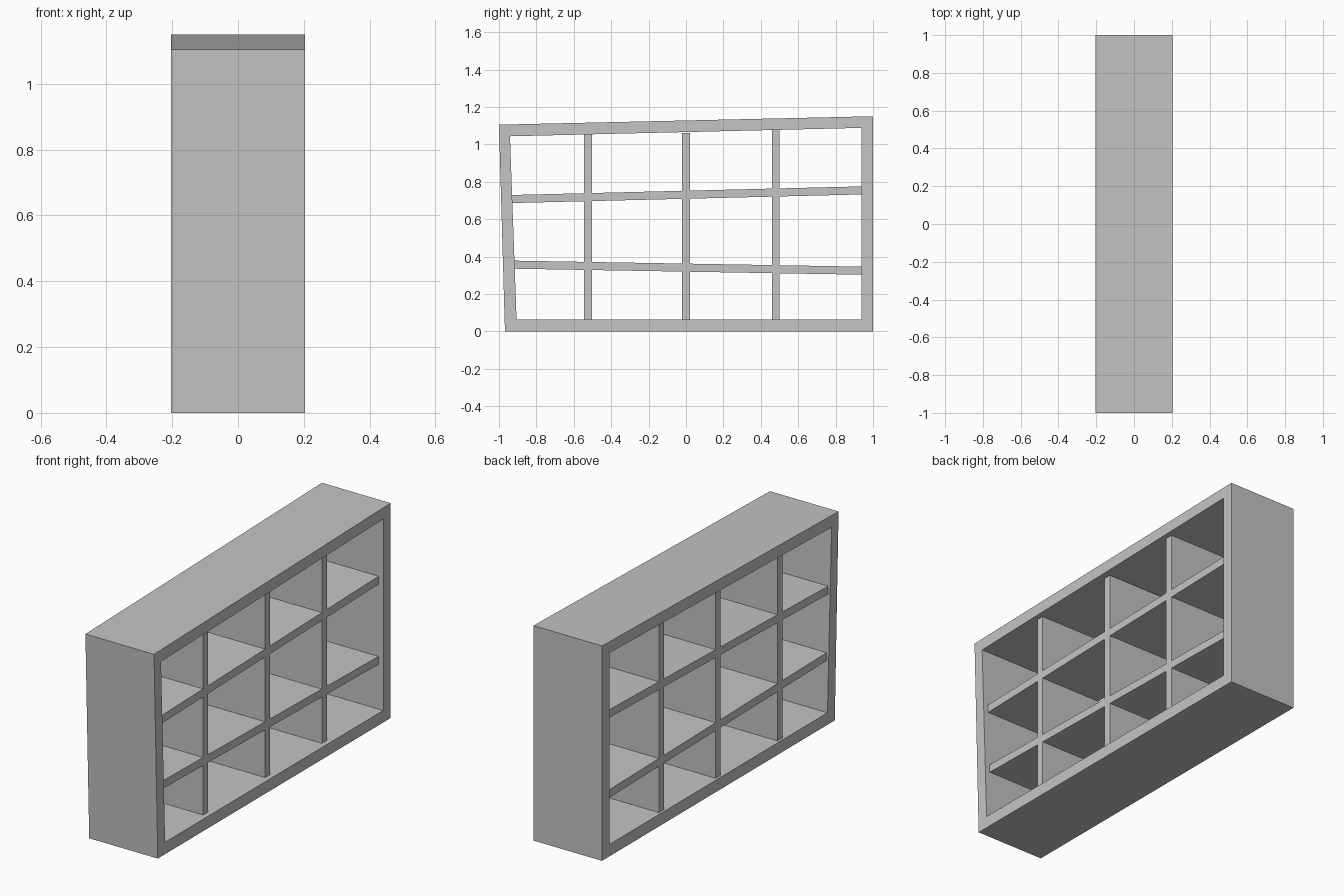
import bpy
import bmesh

cube = bpy.data.objects.get("Cube")
if cube:
    bpy.data.objects.remove(cube, do_unlink=True)

grey = bpy.data.materials.new("plain grey")
grey.use_nodes = True
COLOUR = (0.55, 0.55, 0.55, 1)
grey.diffuse_color = COLOUR
grey.node_tree.nodes["Principled BSDF"].inputs["Base Color"].default_value = COLOUR

HALF_DEPTH = 0.203
INSET_BACK, INSET_FRONT = -0.19, 0.175


def finish(bm, name):
    bmesh.ops.recalc_face_normals(bm, faces=bm.faces)
    mesh = bpy.data.meshes.new(name)
    bm.to_mesh(mesh)
    bm.free()
    mesh.materials.append(grey)
    obj = bpy.data.objects.new(name, mesh)
    bpy.context.collection.objects.link(obj)
    return obj


def ring(bm, profile, x):
    return [bm.verts.new((x, y, z)) for y, z in profile]


def board(name, profile):
    """Extrude a (y, z) profile across the recessed depth."""
    bm = bmesh.new()
    face = bm.faces.new(ring(bm, profile, INSET_BACK))
    out = bmesh.ops.extrude_face_region(bm, geom=[face])
    verts = [g for g in out["geom"] if isinstance(g, bmesh.types.BMVert)]
    bmesh.ops.translate(bm, verts=verts, vec=(INSET_FRONT - INSET_BACK, 0, 0))
    return finish(bm, name)


# Skewed outer frame, open on both broad sides
outer = [(-0.968, 0), (1, 0), (1, 1.15), (-1, 1.105)]
inner = [(-0.906, 0.064), (0.938, 0.064), (0.938, 1.088), (-0.941, 1.043)]
bm = bmesh.new()
loops = [ring(bm, outer, -HALF_DEPTH), ring(bm, outer, HALF_DEPTH),
         ring(bm, inner, HALF_DEPTH), ring(bm, inner, -HALF_DEPTH)]
for a, b in zip(loops, loops[1:] + loops[:1]):
    for i in range(4):
        j = (i + 1) % 4
        bm.faces.new((a[i], a[j], b[j], b[i]))
finish(bm, "frame")

# Upright dividers: centre y and top z
for name, y, top in (("front", -0.524, 1.052), ("middle", 0, 1.06), ("back", 0.48, 1.078)):
    board(name + "_divider", [(y - 0.021, 0.064), (y + 0.021, 0.064),
                              (y + 0.021, top), (y - 0.021, top)])

# Sloping shelves: front y, top z at front and at back
THICK = 0.043
for name, y, z0, z1 in (("lower", -0.922, 0.378, 0.346), ("upper", -0.932, 0.729, 0.775)):
    board(name + "_shelf", [(y, z0 - THICK), (0.938, z1 - THICK), (0.938, z1), (y, z0)])
